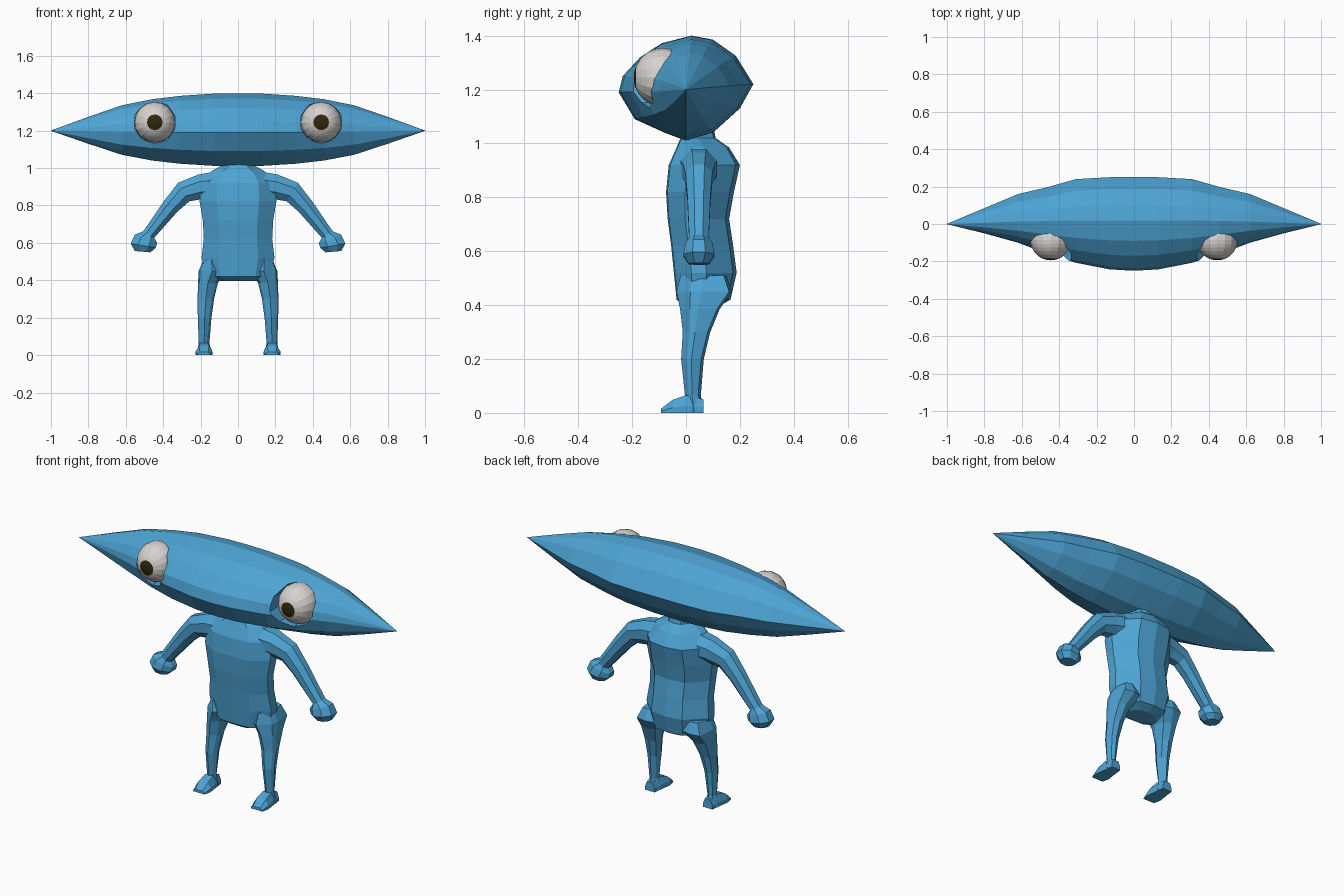
import bpy, bmesh, math
from mathutils import Vector, Matrix

if "Cube" in bpy.data.objects:
    bpy.data.objects.remove(bpy.data.objects["Cube"])


def material(name, rgb):
    m = bpy.data.materials.new(name)
    m.diffuse_color = (*rgb, 1)
    m.use_nodes = True
    m.node_tree.nodes["Principled BSDF"].inputs["Base Color"].default_value = m.diffuse_color
    return m


BLUE = material("blue skin", (0.075, 0.37, 0.66))
WHITE = material("eye white", (0.68, 0.65, 0.63))
DARK = material("dark brown pupil", (0.03, 0.02, 0.004))


def make(name, bm, *mats):
    bmesh.ops.recalc_face_normals(bm, faces=bm.faces)
    me = bpy.data.meshes.new(name)
    bm.to_mesh(me)
    bm.free()
    for m in mats:
        me.materials.append(m)
    ob = bpy.data.objects.new(name, me)
    bpy.context.collection.objects.link(ob)
    return ob


def loft(name, rings):
    """Skin a list of equal-length point rings and cap both ends."""
    bm = bmesh.new()
    vs = [[bm.verts.new(p) for p in r] for r in rings]
    n = len(vs[0])
    for a, b in zip(vs, vs[1:]):
        for i in range(n):
            j = (i + 1) % n
            bm.faces.new((a[i], a[j], b[j], b[i]))
    bm.faces.new(vs[0])
    bm.faces.new(vs[-1])
    return make(name, bm, BLUE)


# Head: side profile (y, z about the middle) scaled along x to sharp tips
profile = [(0.02, 0.20), (0.10, 0.185), (0.185, 0.125), (0.25, 0.02), (0.20, -0.07),
           (0.10, -0.16), (0.0, -0.19), (-0.08, -0.16), (-0.19, -0.11),
           (-0.25, -0.01), (-0.235, 0.05), (-0.17, 0.12), (-0.09, 0.172)]
# x, height scale, front scale, back scale
half = [(0.13, 0.99, 0.97, 1.0), (0.31, 0.93, 0.83, 0.96), (0.46, 0.84, 0.64, 0.79),
        (0.62, 0.68, 0.40, 0.64), (0.80, 0.37, 0.20, 0.34), (1.0, 0.004, 0.004, 0.004)]
stations = [(-x, h, f, b) for x, h, f, b in reversed(half)] + [(0, 1, 1, 1)] + half
head = loft("head", [[(x, y * (f if y < 0 else b), 1.2 + z * h) for y, z in profile]
                     for x, h, f, b in stations])

EYE = Vector((0.445, -0.085, 1.245))
for s, side in ((-1, "left"), (1, "right")):
    centre = Vector((EYE.x * s, EYE.y, EYE.z))
    # Eye socket cut into the head
    bm = bmesh.new()
    bmesh.ops.create_cone(bm, cap_ends=True, segments=10, radius1=0.114, radius2=0.114, depth=0.4,
                          matrix=Matrix.Translation(centre + Vector((0, -0.18, 0)))
                          @ Matrix.Rotation(math.pi / 2, 4, 'X'))
    cutter = make("socket_cutter", bm, BLUE)
    cutter.hide_render = True
    mod = head.modifiers.new("socket", 'BOOLEAN')
    mod.operation = 'DIFFERENCE'
    mod.solver = 'EXACT'
    mod.object = cutter
    bpy.context.view_layer.objects.active = head
    bpy.ops.object.modifier_apply(modifier=mod.name)
    bpy.data.objects.remove(cutter)

    # Eyeball with the pupil as the pole faces that look forward
    bm = bmesh.new()
    bmesh.ops.create_uvsphere(bm, u_segments=16, v_segments=16, radius=0.109,
                              matrix=Matrix.Translation(centre)
                              @ Matrix.Rotation(math.pi / 2, 4, 'X'))
    for f in bm.faces:
        if f.calc_center_median().y < centre.y - 0.109 * math.cos(math.radians(22)):
            f.material_index = 1
    make(side + "_eye", bm, WHITE, DARK)


# Torso: half width, front y, back y, z
def torso_ring(w, yf, yb, z):
    d = yb - yf
    right = [(0.55 * w, yf + 0.02 * d), (w, yf + 0.28 * d), (w, yf + 0.52 * d), (0.5 * w, yb - 0.06 * d)]
    return ([(0, yf, z)] + [(x, y, z) for x, y in right] + [(0, yb, z)]
            + [(-x, y, z) for x, y in reversed(right)])


loft("torso", [torso_ring(*r) for r in (
    (0.10, 0.0, 0.12, 0.395), (0.17, -0.035, 0.165, 0.42), (0.195, -0.045, 0.188, 0.52),
    (0.183, -0.055, 0.175, 0.62), (0.188, -0.068, 0.16, 0.72), (0.205, -0.074, 0.178, 0.82),
    (0.20, -0.064, 0.20, 0.92), (0.14, -0.035, 0.16, 0.985), (0.075, -0.02, 0.11, 1.02),
    (0.07, -0.02, 0.10, 1.07))])


# Arms: centre x, z, half thickness across, half depth in y, ring tilt in degrees
def arm_ring(s, x, z, r, d, tilt):
    t = math.radians(tilt)
    pts = []
    for k in range(8):
        a = math.radians(22.5 + 45 * k)
        u, v = 1.08 * r * math.cos(a), 1.08 * d * math.sin(a)
        pts.append((s * (x + u * math.sin(t)), 0.048 + v, z + u * math.cos(t)))
    return pts


ARM = [(0.10, 0.91, 0.075, 0.075, 0), (0.20, 0.90, 0.067, 0.06, 10), (0.29, 0.872, 0.058, 0.05, 32),
       (0.36, 0.795, 0.046, 0.043, 52), (0.485, 0.635, 0.033, 0.036, 52)]
HAND = [(0.475, 0.645, 0.033, 0.036, 55), (0.492, 0.622, 0.064, 0.05, 70),
        (0.507, 0.585, 0.068, 0.058, 80), (0.51, 0.553, 0.042, 0.038, 85)]


# Legs: x inner, x outer, front y, back y, z
def leg_ring(s, xi, xo, yf, yb, z):
    cx, cy = (xi + xo) / 2, yf + 0.45 * (yb - yf)
    pts = [(cx, yf), (xo - 0.008, yf + 0.25 * (yb - yf)), (xo, cy), (xo - 0.012, yb - 0.01),
           (cx, yb), (xi + 0.01, yb - 0.015), (xi, cy), (xi + 0.012, yf + 0.2 * (yb - yf))]
    return [(s * x, y, z) for x, y in pts]


LEG = [(0.10, 0.185, -0.02, 0.15, 0.51), (0.065, 0.21, -0.035, 0.17, 0.45),
       (0.108, 0.214, -0.022, 0.125, 0.385), (0.128, 0.216, -0.012, 0.09, 0.30),
       (0.142, 0.215, -0.018, 0.066, 0.20), (0.153, 0.21, -0.004, 0.055, 0.065),
       (0.143, 0.22, 0.0, 0.066, 0.005)]


# Feet: half width, bottom z, top z, y, swept from heel to toe
def foot_ring(s, w, y, top):
    return [(s * (0.182 + x), y, z) for x, z in
            ((-w, 0), (w, 0), (w, 0.4 * top), (0.6 * w, top), (-0.6 * w, top), (-w, 0.4 * top))]


FOOT = [(0.030, 0.065, 0.05), (0.038, 0.0, 0.066), (0.045, -0.05, 0.048), (0.036, -0.092, 0.016)]

for s, side in ((-1, "left"), (1, "right")):
    loft(side + "_arm", [arm_ring(s, *r) for r in ARM])
    loft(side + "_hand", [arm_ring(s, *r) for r in HAND])
    loft(side + "_leg", [leg_ring(s, *r) for r in LEG])
    loft(side + "_foot", [foot_ring(s, *r) for r in FOOT])
